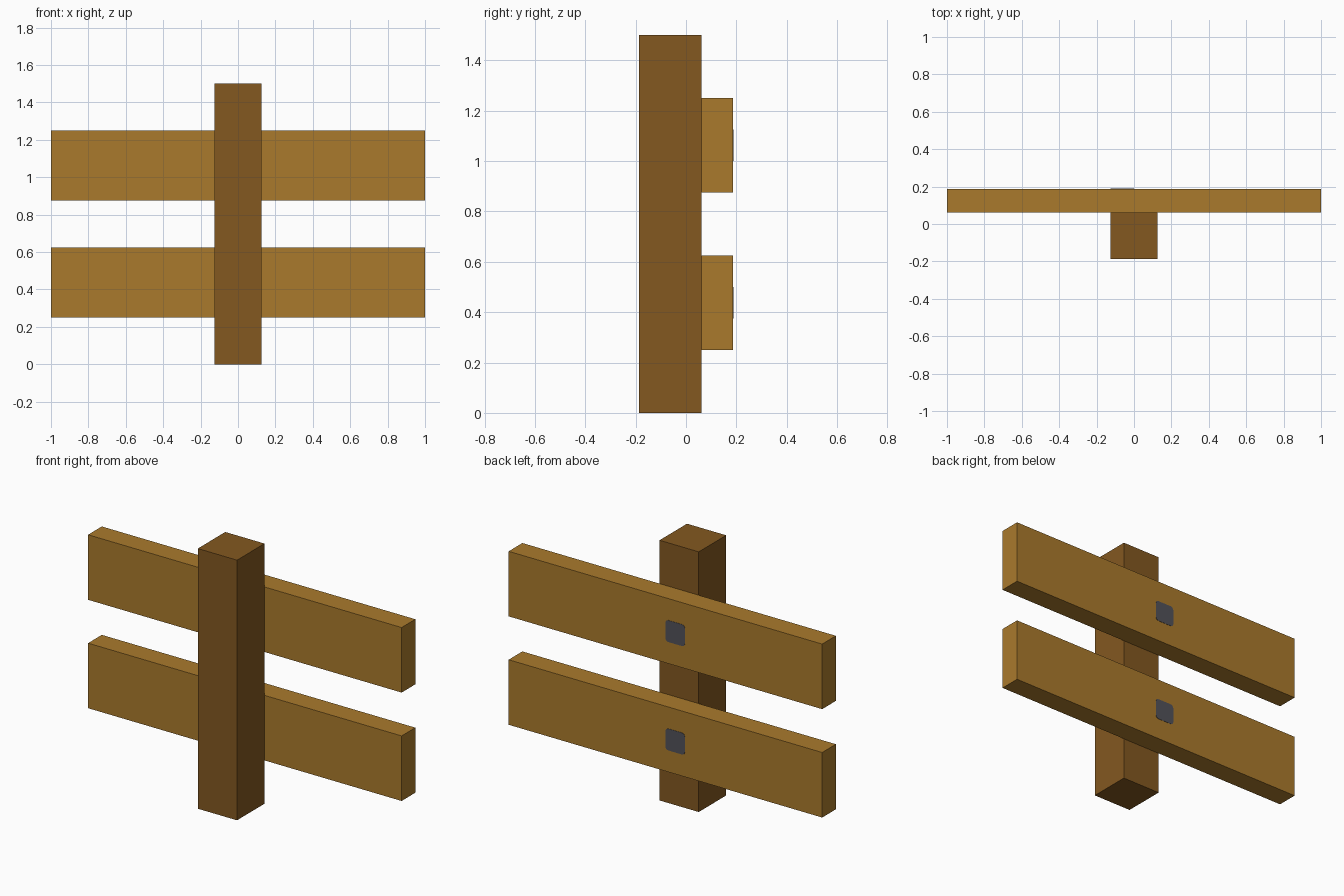
import bpy, bmesh

if "Cube" in bpy.data.objects:
    bpy.data.objects.remove(bpy.data.objects["Cube"])


def material(name, rgb):
    """Flat material from 0-255 sRGB values."""
    m = bpy.data.materials.new(name)
    lin = [((c / 255 + 0.055) / 1.055) ** 2.4 for c in rgb]
    m.diffuse_color = (*lin, 1)
    m.use_nodes = True
    m.node_tree.nodes["Principled BSDF"].inputs["Base Color"].default_value = m.diffuse_color
    return m


def box(name, lo, hi, mat, chamfer=0):
    """Box between two corners; chamfer cuts the edges that run along y."""
    bm = bmesh.new()
    bmesh.ops.create_cube(bm, size=1)
    for v in bm.verts:
        v.co = [lo[i] + (v.co[i] + 0.5) * (hi[i] - lo[i]) for i in range(3)]
    if chamfer:
        edges = [e for e in bm.edges
                 if abs(e.verts[0].co.y - e.verts[1].co.y) > 1e-5]
        bmesh.ops.bevel(bm, geom=edges, offset=chamfer, segments=2,
                        profile=0.5, affect='EDGES')
    mesh = bpy.data.meshes.new(name)
    bm.to_mesh(mesh)
    bm.free()
    mesh.materials.append(mat)
    ob = bpy.data.objects.new(name, mesh)
    bpy.context.collection.objects.link(ob)
    return ob


dark_wood = material("dark wood", (131, 88, 32))
light_wood = material("light wood", (170, 122, 44))
iron = material("dark iron", (82, 82, 90))

# Upright post
box("post", (-0.125, -0.1875, 0), (0.125, 0.0625, 1.5), dark_wood)

# Two rails on the back of the post, each with a nail head
for label, z in (("lower", 0.4375), ("upper", 1.0625)):
    box(label + "_rail", (-1, 0.0625, z - 0.1875), (1, 0.1875, z + 0.1875), light_wood)
    box(label + "_nail", (-0.125, 0.1865, z - 0.0625), (0, 0.189, z + 0.0625), iron, 0.018)
